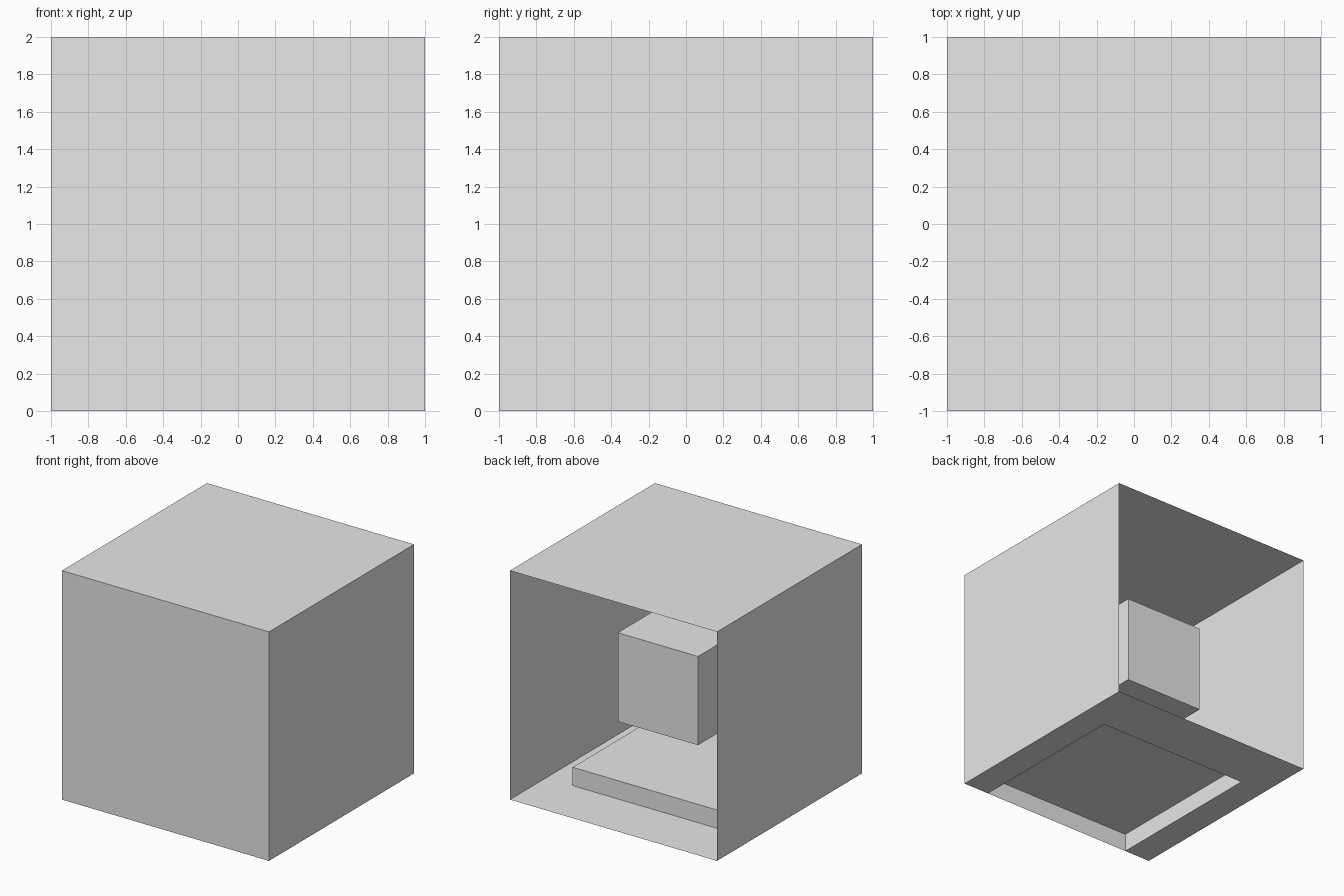
import bpy
import bmesh

default_cube = bpy.data.objects.get("Cube")
if default_cube:
    bpy.data.objects.remove(default_cube, do_unlink=True)

# One plain colour for everything
GREY = (0.8, 0.8, 0.8, 1.0)
grey = bpy.data.materials.new("light_grey")
grey.use_nodes = True
grey.diffuse_color = GREY
grey.node_tree.nodes["Principled BSDF"].inputs["Base Color"].default_value = GREY

RECESS_X = 0.745     # half width of the floor recess
RECESS_BACK = 0.5    # back edge of the floor recess
RECESS_TOP = 0.16    # height of the raised floor
BLOCK = 0.775        # side of the floating block


def add_part(name, bm):
    mesh = bpy.data.meshes.new(name)
    bm.to_mesh(mesh)
    bm.free()
    mesh.materials.append(grey)
    obj = bpy.data.objects.new(name, mesh)
    bpy.context.collection.objects.link(obj)
    return obj


def box(size, z):
    bm = bmesh.new()
    bmesh.ops.create_cube(bm, size=size)
    bmesh.ops.translate(bm, verts=bm.verts, vec=(0, 0, z))
    return bm


def quad(bm, *corners):
    bm.faces.new([bm.verts.new(c) for c in corners])


# Thin shell: a cube without its back and floor
shell = box(2, 1)
open_sides = [f for f in shell.faces if f.normal.y > 0.5 or f.normal.z < -0.5]
bmesh.ops.delete(shell, geom=open_sides, context="FACES")
add_part("room_shell", shell)

# Floor strips around the recess, which reaches the front wall
w, b, h = RECESS_X, RECESS_BACK, RECESS_TOP
floor = bmesh.new()
for x0, x1, y0, y1 in ((-1, -w, -1, b), (w, 1, -1, b), (-1, 1, b, 1)):
    quad(floor, (x0, y0, 0), (x0, y1, 0), (x1, y1, 0), (x1, y0, 0))
add_part("floor_border", floor)

# Raised floor with its two sides and back step
step = bmesh.new()
quad(step, (-w, -1, h), (w, -1, h), (w, b, h), (-w, b, h))
quad(step, (w, b, 0), (-w, b, 0), (-w, b, h), (w, b, h))
quad(step, (w, -1, 0), (w, b, 0), (w, b, h), (w, -1, h))
quad(step, (-w, b, 0), (-w, -1, 0), (-w, -1, h), (-w, b, h))
add_part("raised_floor", step)

# Block floating in the middle of the room
add_part("floating_block", box(BLOCK, 1))
